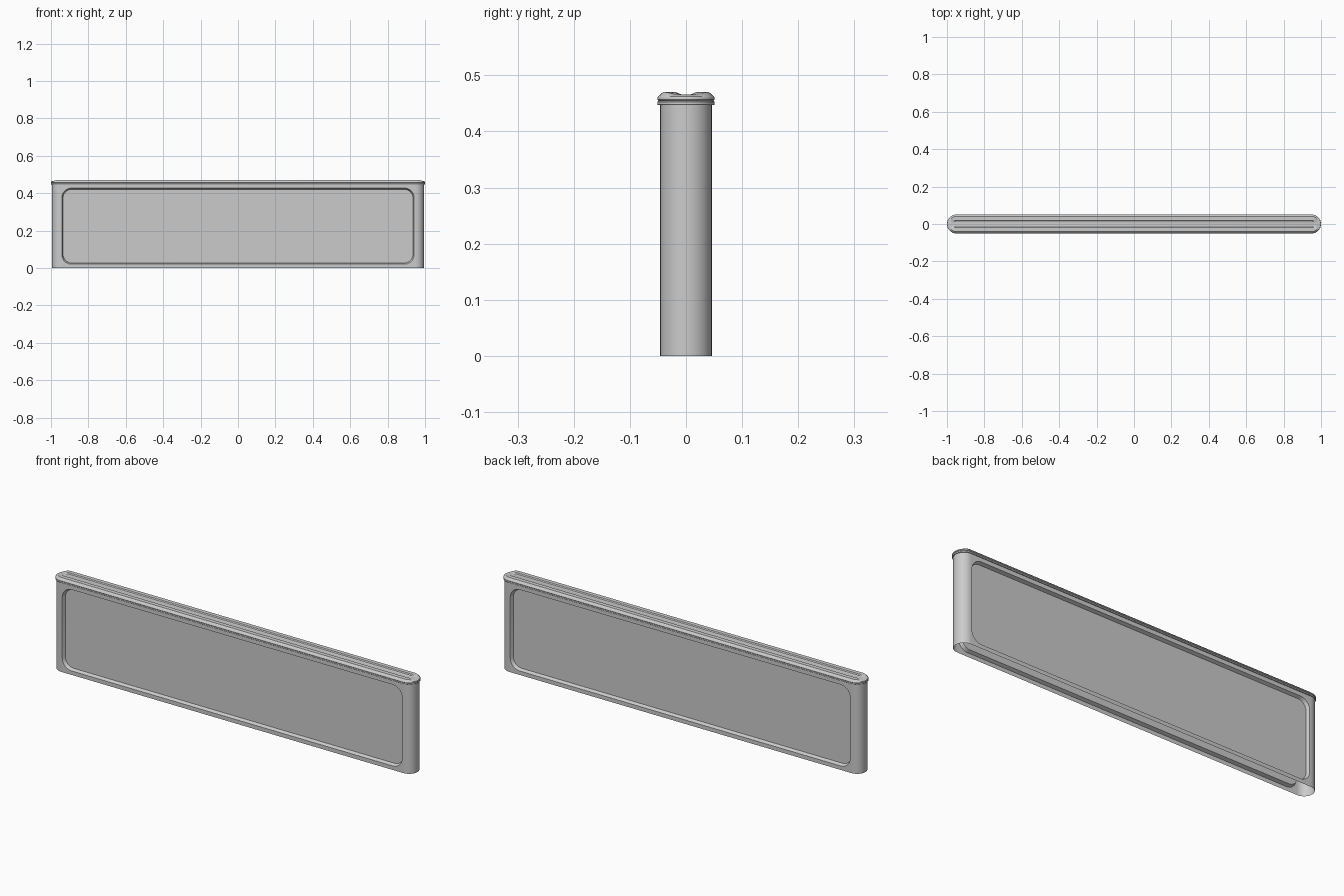
import bpy, bmesh, math

cube = bpy.data.objects.get("Cube")
if cube:
    bpy.data.objects.remove(cube, do_unlink=True)

CORE = 0.949      # half length of the straight run
R = 0.046         # half thickness of the wall
WALL_TOP = 0.449

grey = bpy.data.materials.new("light_grey")
grey.use_nodes = True
colour = (0.6, 0.6, 0.6, 1)
grey.diffuse_color = colour
grey.node_tree.nodes["Principled BSDF"].inputs["Base Color"].default_value = colour


def stadium(r, height, steps=16):
    """Closed pill-shaped ring; height is a function of the end angle's sine."""
    pts = []
    for end, start in ((1, -math.pi / 2), (-1, math.pi / 2)):
        for i in range(steps + 1):
            a = start + math.pi * i / steps
            pts.append((end * CORE + r * math.cos(a), r * math.sin(a), height(abs(math.sin(a)))))
    return pts


def rounded_rect(hw, z0, z1, r, y, steps=8):
    """Closed upright rounded rectangle at depth y."""
    pts = []
    corners = ((hw - r, z1 - r), (r - hw, z1 - r), (r - hw, z0 + r), (hw - r, z0 + r))
    for k, (cx, cz) in enumerate(corners):
        for i in range(steps + 1):
            a = math.pi / 2 * (k + i / steps)
            pts.append((cx + r * math.cos(a), y, cz + r * math.sin(a)))
    return pts


def loft(bm, rings, closed=True, cap=False):
    """Skin neighbouring rings, with an optional face on the last one."""
    rows = [[bm.verts.new(p) for p in ring] for ring in rings]
    n = len(rows[0])
    for a, b in zip(rows, rows[1:]):
        for i in range(n if closed else n - 1):
            j = (i + 1) % n
            bm.faces.new((a[i], a[j], b[j], b[i]))
    if cap:
        bm.faces.new(rows[-1])


def finish(bm, name):
    bmesh.ops.remove_doubles(bm, verts=bm.verts, dist=0.00005)
    bmesh.ops.recalc_face_normals(bm, faces=bm.faces)
    mesh = bpy.data.meshes.new(name)
    bm.to_mesh(mesh)
    bm.free()
    mesh.materials.append(grey)
    obj = bpy.data.objects.new(name, mesh)
    bpy.context.collection.objects.link(obj)
    bpy.ops.object.select_all(action='DESELECT')
    obj.select_set(True)
    bpy.context.view_layer.objects.active = obj
    bpy.ops.object.shade_smooth_by_angle(angle=math.radians(30))


# Hollow wall, open below, with a sunken panel on each long side
bm = bmesh.new()
for side in (-1, 1):
    loft(bm, [
        rounded_rect(CORE, 0, WALL_TOP, 0, side * R),
        rounded_rect(0.942, 0.020, 0.427, 0.052, side * R),
        rounded_rect(0.935, 0.027, 0.420, 0.045, side * (R - 0.016)),
    ], cap=True)
    # Rounded end
    arc = [(side * (CORE + R * math.cos(a)), R * math.sin(a))
           for a in (math.pi * (i / 16 - 0.5) for i in range(17))]
    loft(bm, [[(x, y, z) for x, y in arc] for z in (0, WALL_TOP)], closed=False)
finish(bm, "wall_shell")

# Stepped top cap: lower lip, thin groove, upper lip, slope, two long ridges, sunken middle
FLOOR = 0.4655


def ridge(s):
    """Ridges stand along the long sides and die away round the ends."""
    return FLOOR + 0.0045 * min(1, max(0, (s - 0.4) / 0.5))


profile = [(0.0455, 0.447), (0.050, 0.447), (0.051, 0.4485), (0.051, 0.452), (0.050, 0.4535),
           (0.0485, 0.4545), (0.050, 0.4555), (0.051, 0.457), (0.051, 0.460), (0.050, 0.462)]
rings = [stadium(r, lambda s, z=z: z) for r, z in profile]
rings += [stadium(r, ridge) for r in (0.041, 0.020)]
rings.append(stadium(0.016, lambda s: FLOOR))
bm = bmesh.new()
loft(bm, rings, cap=True)
finish(bm, "top_cap")
